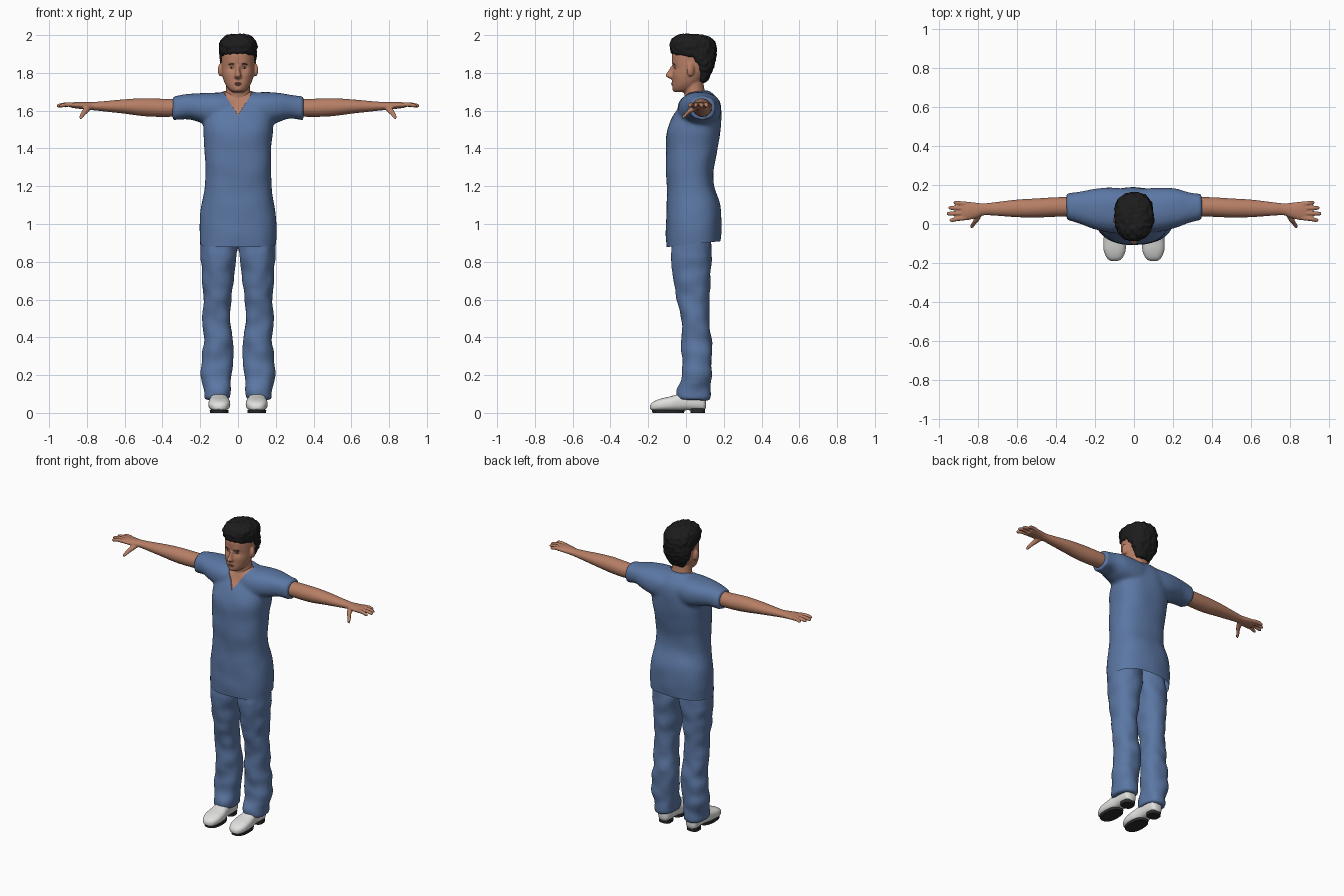
import bpy, bmesh, math
from mathutils import Vector, Matrix, noise
from mathutils.bvhtree import BVHTree

cube = bpy.data.objects.get("Cube")
if cube:
    bpy.data.objects.remove(cube)


def material(name, r, g, b):
    m = bpy.data.materials.new(name)
    m.use_nodes = True
    m.diffuse_color = (r, g, b, 1)
    bsdf = m.node_tree.nodes["Principled BSDF"]
    bsdf.inputs["Base Color"].default_value = (r, g, b, 1)
    bsdf.inputs["Roughness"].default_value = 0.8
    return m


SKIN = material("skin", 0.47, 0.21, 0.13)
CLOTH = material("blue cloth", 0.105, 0.185, 0.37)
HAIR = material("black hair", 0.012, 0.012, 0.012)
SHOE = material("white leather", 0.75, 0.75, 0.74)
SOLE = material("dark rubber", 0.025, 0.025, 0.025)
LIP = material("lip", 0.33, 0.12, 0.085)
EYE = material("eye white", 0.5, 0.45, 0.42)
IRIS = material("iris brown", 0.03, 0.018, 0.012)


def spline(rows, steps):
    """Smooth interpolation between the given sections."""
    rows = [Vector(r) for r in rows]
    out = []
    for i in range(len(rows) - 1):
        p, q = rows[i], rows[i + 1]
        before, after = rows[max(i - 1, 0)], rows[min(i + 2, len(rows) - 1)]
        for k in range(steps):
            t = k / steps
            out.append(p * (2 * t**3 - 3 * t**2 + 1) + q * (3 * t**2 - 2 * t**3)
                       + (q - before) / 2 * (t**3 - 2 * t**2 + t)
                       + (after - p) / 2 * (t**3 - t**2))
    return out + [rows[-1]]


def loft(bm, axis, rows, power=2.0, sides=32, steps=4):
    """Skin rounded sections (position, low, high, low, high) along an axis."""
    rings = []
    for t, a0, a1, b0, b1 in spline(rows, steps):
        ring = []
        for k in range(sides):
            w = 2 * math.pi * k / sides
            c, s = math.cos(w), math.sin(w)
            co = [(a0 + a1) / 2 + (a1 - a0) / 2 * math.copysign(abs(c) ** (2 / power), c),
                  (b0 + b1) / 2 + (b1 - b0) / 2 * math.copysign(abs(s) ** (2 / power), s)]
            co.insert("xyz".index(axis), t)
            ring.append(bm.verts.new(co))
        rings.append(ring)
    faces = [bm.faces.new(rings[0]), bm.faces.new(rings[-1])]
    for r0, r1 in zip(rings, rings[1:]):
        for k in range(sides):
            n = (k + 1) % sides
            faces.append(bm.faces.new((r0[k], r0[n], r1[n], r1[k])))
    bmesh.ops.recalc_face_normals(bm, faces=faces)


def even(rows):
    """Sections given as (z, half width, front, back)."""
    return [(z, -w, w, f, b) for z, w, f, b in rows]


def ball(bm, centre, radii, turn=Matrix()):
    m = Matrix.Translation(centre) @ turn @ Matrix.Diagonal((*radii, 1))
    bmesh.ops.create_uvsphere(bm, u_segments=20, v_segments=12, radius=1, matrix=m)


def finish(name, bm, *mats, voxel=0, smooth=4, ripple=0, scale=1, angle=50):
    """Make the object, optionally fusing its volumes into one soft skin."""
    me = bpy.data.meshes.new(name)
    bm.to_mesh(me)
    bm.free()
    ob = bpy.data.objects.new(name, me)
    bpy.context.scene.collection.objects.link(ob)
    if voxel:
        mod = ob.modifiers.new("fuse", "REMESH")
        mod.mode, mod.voxel_size = "VOXEL", voxel
        mod = ob.modifiers.new("soften", "SMOOTH")
        mod.factor, mod.iterations = 0.5, smooth
        dg = bpy.context.evaluated_depsgraph_get()
        ob.data = bpy.data.meshes.new_from_object(ob.evaluated_get(dg))
        ob.data.name = name
        ob.modifiers.clear()
    if ripple:
        moves = [v.normal * ripple * noise.noise(v.co * scale) for v in ob.data.vertices]
        for v, d in zip(ob.data.vertices, moves):
            v.co += d
    ob.data.materials.clear()
    for m in mats:
        ob.data.materials.append(m)
    shade(ob, angle)
    return ob


def shade(ob, angle=50):
    for o in bpy.context.selected_objects:
        o.select_set(False)
    ob.select_set(True)
    bpy.context.view_layer.objects.active = ob
    bpy.ops.object.shade_smooth_by_angle(angle=math.radians(angle))


def mirror(ob):
    ob.modifiers.new("mirror", "MIRROR").use_mirror_merge = False


# Tunic: trunk and short sleeves fused together
bm = bmesh.new()
loft(bm, "z", even([
    (0.84, .20, -.10, .175), (0.92, .203, -.104, .182), (1.0, .202, -.105, .187),
    (1.1, .193, -.103, .182), (1.2, .176, -.102, .15), (1.3, .175, -.106, .15),
    (1.4, .177, -.107, .17), (1.5, .187, -.1, .183), (1.58, .175, -.065, .187),
    (1.65, .125, -.02, .172), (1.705, .078, .0, .125)]), power=2.4, sides=48)
for s in (-1, 1):
    loft(bm, "x", [(s * x, *r) for x, *r in [
        (0, -.03, .17, 1.52, 1.69), (.1, -.042, .186, 1.51, 1.698),
        (.2, -.025, .18, 1.535, 1.695), (.27, .0, .166, 1.556, 1.688),
        (.348, .02, .157, 1.549, 1.674)]], power=2.3)
tunic = finish("tunic", bm, CLOTH, SKIN, voxel=.011, smooth=6, ripple=.005, scale=9)

# Slanted hem and V neckline
bm = bmesh.new()
bm.from_mesh(tunic.data)
bmesh.ops.bisect_plane(bm, geom=bm.verts[:] + bm.edges[:] + bm.faces[:],
                       plane_co=(0, -.1, .878), plane_no=(0, -.11, 1), clear_inner=True)
for s in (-1, 1):
    near = [f for f in bm.faces if f.calc_center_median().z > 1.55 and f.calc_center_median().y < .07]
    geom = set(near) | {e for f in near for e in f.edges} | {v for f in near for v in f.verts}
    bmesh.ops.bisect_plane(bm, geom=list(geom), plane_co=(0, 0, 1.575), plane_no=(s * .12, 0, -.075))
chest = []
for f in bm.faces:
    c = f.calc_center_median()
    f.material_index = 0
    if c.z > 1.575 + 1.6 * abs(c.x) and c.y < .06:
        f.material_index = 1
        chest.append(f)
bmesh.ops.inset_region(bm, faces=chest, thickness=.002, depth=-.005)
bm.to_mesh(tunic.data)
bm.free()
shade(tunic)

# Trousers
bm = bmesh.new()
loft(bm, "z", [
    (.07, .04, .175, -.05, .124), (.12, .036, .185, -.05, .128), (.2, .034, .19, -.024, .138),
    (.3, .028, .19, -.02, .138), (.4, .03, .183, -.021, .134), (.5, .037, .184, -.028, .122),
    (.6, .03, .181, -.047, .124), (.72, .018, .19, -.066, .13), (.85, .003, .197, -.08, .137),
    (1, -.02, .18, -.08, .13)], power=2.3)
mirror(finish("trousers", bm, CLOTH, voxel=.011, ripple=.011, scale=12))

# Arms, hands and fingers
bm = bmesh.new()
loft(bm, "x", [
    (.28, .04, .14, 1.57, 1.66), (.4, .037, .137, 1.567, 1.663), (.5, .033, .131, 1.571, 1.666),
    (.6, .035, .125, 1.584, 1.66), (.7, .042, .113, 1.595, 1.651), (.765, .045, .106, 1.602, 1.646),
    (.8, .033, .108, 1.605, 1.646), (.85, .02, .114, 1.611, 1.646), (.885, .02, .114, 1.616, 1.642)])
for base, tip, end in [(.031, .02, .945), (.055, .053, .96), (.08, .083, .95), (.104, .109, .925)]:
    loft(bm, "x", [(x, y - r, y + r, z - r, z + r) for x, y, z, r in [
        (.86, base, 1.63, .012), ((.87 + end) / 2, (base + tip) / 2, 1.632, .0115),
        (end - .012, tip, 1.627, .0105), (end, tip, 1.625, .006)]], sides=12)
loft(bm, "y", [(.065, .77, .81, 1.605, 1.637), (.02, .792, .824, 1.584, 1.614),
               (0, .81, .836, 1.567, 1.592), (-.02, .824, .842, 1.553, 1.57)], sides=12)
mirror(finish("arms", bm, SKIN, voxel=.0045, smooth=3))

# Head, neck, nose and ears
bm = bmesh.new()
loft(bm, "z", even([
    (1.698, .028, -.058, .0), (1.712, .048, -.07, .04), (1.74, .068, -.073, .075),
    (1.78, .082, -.071, .1), (1.82, .087, -.07, .12), (1.86, .088, -.074, .13),
    (1.9, .086, -.074, .135), (1.95, .072, -.055, .12), (1.98, .04, -.02, .08)]), power=2.2)
loft(bm, "z", even([(1.56, .085, -.02, .13), (1.64, .076, -.006, .122),
                    (1.7, .065, -.01, .1), (1.77, .062, -.01, .09)]))
loft(bm, "z", even([(1.768, .012, -.082, -.05), (1.777, .019, -.1, -.05), (1.786, .018, -.109, -.05),
                    (1.805, .012, -.098, -.05), (1.835, .009, -.08, -.05)]), sides=16)
for s in (-1, 1):
    ball(bm, (s * .093, .024, 1.815), (.013, .021, .035), Matrix.Rotation(s * .3, 4, "Z"))
head = finish("head", bm, SKIN, voxel=.005, smooth=3)

# Soft face shaping: eye sockets, brow ridge, cheeks, lips, chin
for v in head.data.vertices:
    if v.co.y < 0 and v.co.z > 1.7:
        for x, z, r, push in [(.034, 1.828, .014, .009), (.03, 1.85, .012, -.004),
                              (.05, 1.79, .018, -.004), (.0, 1.742, .014, -.003),
                              (.0, 1.728, .008, .003), (.0, 1.71, .012, -.003)]:
            d = (abs(v.co.x) - x) ** 2 + (v.co.z - z) ** 2
            v.co.y += push * math.exp(-d / (2 * r * r))
bm = bmesh.new()
bm.from_mesh(head.data)
skin_tree = BVHTree.FromBMesh(bm)
bm.free()


def face_detail(name, mat, spots):
    """Thin lens shapes laid on the face: x, z, half width, half height, tilt, lift."""
    bm = bmesh.new()
    for x, z, w, h, tilt, lift in spots:
        for s in ((-1, 1) if x else (1,)):
            hit, normal, _, _ = skin_tree.ray_cast(Vector((s * x, -1, z)), Vector((0, 1, 0)))
            turn = Matrix.Rotation(math.atan2(normal.x, -normal.y), 4, "Z")
            ball(bm, hit + normal * lift, (w, .003, h), turn @ Matrix.Rotation(s * tilt, 4, "Y"))
    finish(name, bm, mat)


face_detail("eyes", EYE, [(.034, 1.827, .012, .0045, 0, 0)])
face_detail("irises", IRIS, [(.034, 1.827, .0045, .0043, 0, .002)])
face_detail("eyebrows", HAIR, [(.036, 1.846, .017, .003, .1, -.001)])
face_detail("lips", LIP, [(0, 1.745, .022, .0035, 0, 0), (0, 1.738, .019, .004, 0, 0)])

# Hair
bm = bmesh.new()
loft(bm, "z", even([
    (1.75, .05, .06, .108), (1.8, .076, .047, .136), (1.84, .091, .037, .15),
    (1.873, .096, .0, .158), (1.898, .098, -.07, .162), (1.93, .101, -.084, .163),
    (1.96, .096, -.085, .155), (1.988, .078, -.066, .125), (2.004, .045, -.03, .08)]), power=2.3)
finish("hair", bm, HAIR, voxel=.006, smooth=3, ripple=.007, scale=45)

# Shoes
bm = bmesh.new()
loft(bm, "y", [
    (-.19, .085, .116, .02, .04), (-.175, .06, .138, .012, .058), (-.135, .043, .155, .01, .075),
    (-.08, .042, .156, .01, .088), (-.04, .05, .151, .011, .1), (0, .055, .147, .014, .112),
    (.06, .058, .146, .013, .112), (.095, .066, .14, .013, .1), (.107, .085, .12, .03, .07)], power=2.6)
mirror(finish("shoes", bm, SHOE))

# Soles: front pad and heel, each a flat plate
bm = bmesh.new()
loft(bm, "z", [(0, .05, .148, -.178, -.01), (.016, .049, .15, -.181, -.008)], power=2.5, steps=1)
loft(bm, "z", [(0, .064, .141, .025, .1), (.022, .063, .142, .023, .102)], power=3, steps=1)
mirror(finish("soles", bm, SOLE, angle=30))
